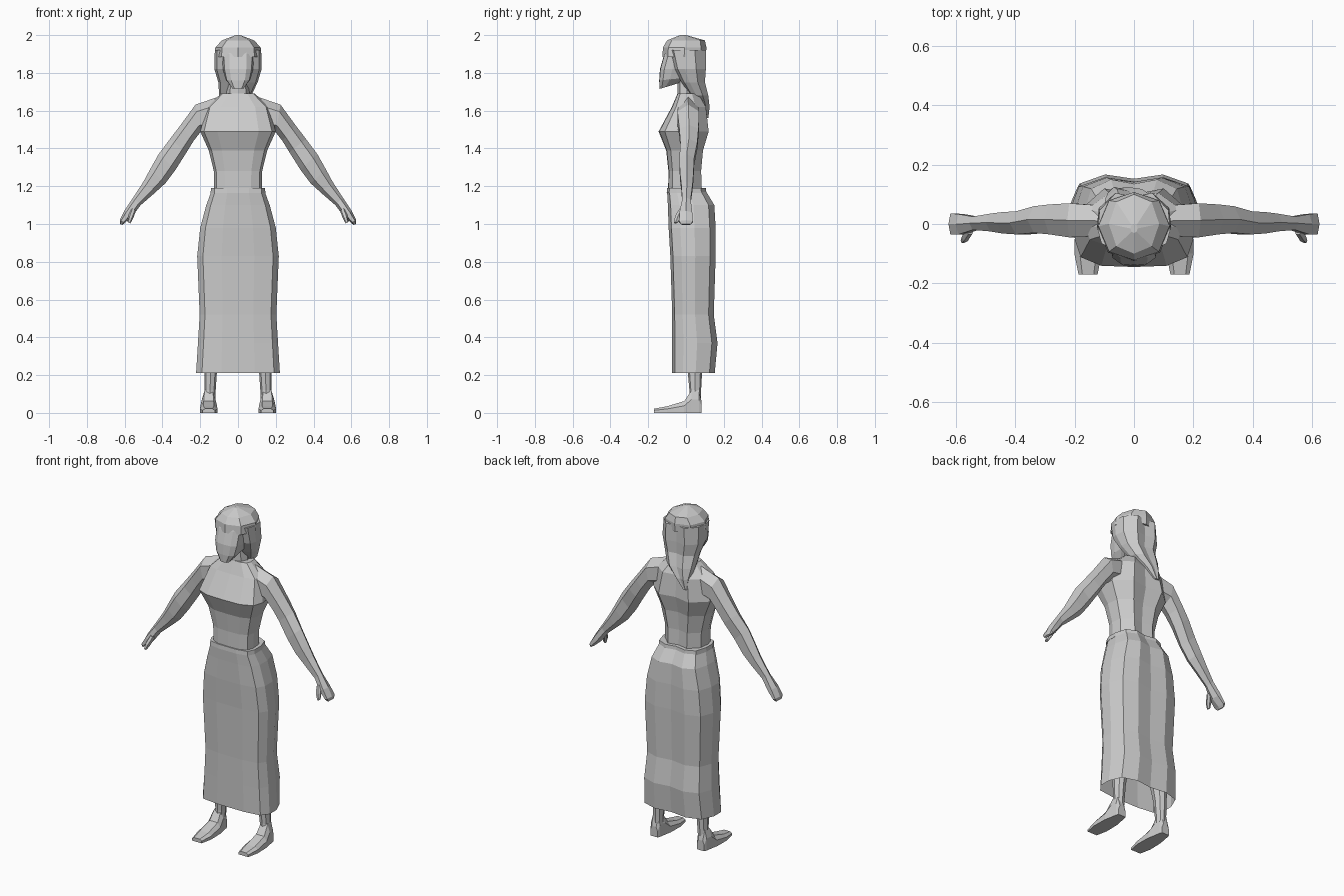
import bpy
import bmesh
import math
from mathutils import Vector

cube = bpy.data.objects.get("Cube")
if cube:
    bpy.data.objects.remove(cube, do_unlink=True)

grey = bpy.data.materials.new("plain grey")
grey.use_nodes = True
tone = (0.6, 0.6, 0.6, 1)
grey.diffuse_color = tone
grey.node_tree.nodes["Principled BSDF"].inputs["Base Color"].default_value = tone

# Half outlines from front centre to back centre, in unit width and depth
BODY = [(0, -1), (.55, -.97), (.9, -.75), (1, -.3), (.95, .4), (.5, 1), (0, .85)]
SKIRT = [(0, -1), (.4, -1), (.86, -.88), (1, -.5), (1, .1), (.86, .75), (.46, 1), (0, .88)]
OVAL = [(0, -1), (.7, -.75), (1, 0), (.7, .75), (0, 1)]


def section(outline, z, width, front, back, cx=0, tilt=0):
    """Closed horizontal ring made by mirroring a half outline."""
    mid, depth = (front + back) / 2, (back - front) / 2
    full = outline + [(-x, y) for x, y in outline[-2:0:-1]]
    return [Vector((cx + x * width, mid + y * depth, z + tilt * (y + 1) * depth))
            for x, y in full]


def loft(name, rings, capped=True, mirrored=False):
    """Skin a row of rings with flat quads."""
    bm = bmesh.new()
    rows = [[bm.verts.new(p) for p in ring] for ring in rings]
    count = len(rows[0])
    for low, high in zip(rows, rows[1:]):
        for i in range(count):
            j = (i + 1) % count
            bm.faces.new((low[i], low[j], high[j], high[i]))
    if capped:
        bm.faces.new(rows[0][::-1])
        bm.faces.new(rows[-1])
    bmesh.ops.recalc_face_normals(bm, faces=bm.faces)
    mesh = bpy.data.meshes.new(name)
    bm.to_mesh(mesh)
    bm.free()
    mesh.materials.append(grey)
    obj = bpy.data.objects.new(name, mesh)
    bpy.context.collection.objects.link(obj)
    if mirrored:
        obj.modifiers.new("Mirror", 'MIRROR').use_mirror_merge = False
    return obj


def stack(name, outline, rows, **options):
    return loft(name, [section(outline, *row) for row in rows], **options)


def limb_ring(outer, inner, front, back, sides=6):
    """Ring across a limb, from its outer to its inner edge point."""
    a, b = Vector((outer[0], 0, outer[1])), Vector((inner[0], 0, inner[1]))
    reach = (back - front) / 2 / math.sin(math.tau / sides)
    ring = []
    for i in range(sides):
        angle = math.tau * i / sides
        p = (a + b) / 2 + (a - b) / 2 * math.cos(angle)
        p.y = (front + back) / 2 + reach * math.sin(angle)
        ring.append(p)
    return ring


# Upper body: z, half width, front, back
stack("torso", BODY, [
    (1.15, .125, -.095, .085),
    (1.28, .128, -.093, .08),
    (1.39, .155, -.105, .09),
    (1.49, .2, -.145, .12),
    (1.62, .165, -.075, .105),
    (1.69, .09, -.045, .065),
])
stack("neck", OVAL, [(1.65, .065, -.045, .06), (1.8, .05, -.045, .05)])

# Long open skirt and its waistband
stack("skirt", SKIRT, [
    (.21, .222, -.073, .152),
    (.37, .212, -.073, .167),
    (.52, .203, -.073, .147),
    (.83, .216, -.083, .157),
    (.98, .2, -.092, .157),
    (1.1, .168, -.096, .15),
    (1.17, .142, -.1, .108),
], capped=False)
stack("waistband", SKIRT, [(1.165, .145, -.102, .108), (1.19, .143, -.1, .105)])

# Head, with the jaw rising towards the neck
stack("head", BODY, [
    (1.715, .034, -.14, -.05, 0, .3),
    (1.76, .066, -.142, .02, 0, .1),
    (1.82, .08, -.138, .05),
    (1.9, .083, -.115, .06),
    (1.95, .06, -.09, .06),
])

# Hair cap, and the mass behind swept into one tail
stack("hair_cap", OVAL, [
    (1.885, .125, -.125, .105),
    (1.935, .12, -.122, .108),
    (1.972, .085, -.1, .1),
    (2.0, .012, -.03, .0),
])
stack("hair_tail", BODY, [
    (1.92, .122, -.09, .105),
    (1.82, .125, -.065, .105),
    (1.75, .104, -.025, .1),
    (1.68, .085, .02, .118, -.015),
    (1.62, .045, .06, .125, -.045),
    (1.56, .014, .098, .118, -.07),
])

# Arms with mitten hands: outer edge, inner edge, front, back
arm = [
    ((.07, 1.685), (.11, 1.5), -.04, .06),
    ((.225, 1.632), (.2, 1.485), -.045, .07),
    ((.303, 1.525), (.235, 1.44), -.035, .066),
    ((.36, 1.45), (.272, 1.38), -.03, .06),
    ((.42, 1.37), (.33, 1.288), -.035, .043),
    ((.465, 1.29), (.385, 1.215), -.032, .04),
    ((.5, 1.225), (.44, 1.165), -.025, .035),
    ((.555, 1.14), (.515, 1.1), -.02, .025),
    ((.602, 1.07), (.56, 1.04), -.035, .033),
    ((.626, 1.02), (.6, 1.005), -.036, .036),
    ((.624, 1.0), (.612, .995), -.025, .025),
]
loft("arm", [limb_ring(*row) for row in arm], mirrored=True)
thumb = [
    ((.565, 1.085), (.54, 1.07), -.035, 0),
    ((.58, 1.045), (.555, 1.03), -.058, -.025),
    ((.585, 1.01), (.57, 1.003), -.064, -.045),
]
loft("thumb", [limb_ring(*row) for row in thumb], mirrored=True)

# Legs, continuing up under the skirt
stack("leg", OVAL, [
    (.05, .028, .015, .078, .15),
    (.12, .03, .018, .08, .148),
    (.21, .033, .01, .085, .145),
    (.36, .05, -.01, .1, .135),
    (.52, .05, -.02, .08, .12),
    (.85, .08, -.05, .1, .1),
], mirrored=True)

# Shoes: y, half width, top height
shoe = [(-.17, .032, .022), (-.1, .046, .035), (-.01, .044, .062),
        (.03, .036, .12), (.068, .03, .12), (.083, .024, .06)]
loft("shoe", [[Vector((.155 + side * width, y, z)) for side, z in
               ((-1, 0), (1, 0), (1, top * .6), (.6, top), (-.6, top), (-1, top * .6))]
              for y, width, top in shoe], mirrored=True)
